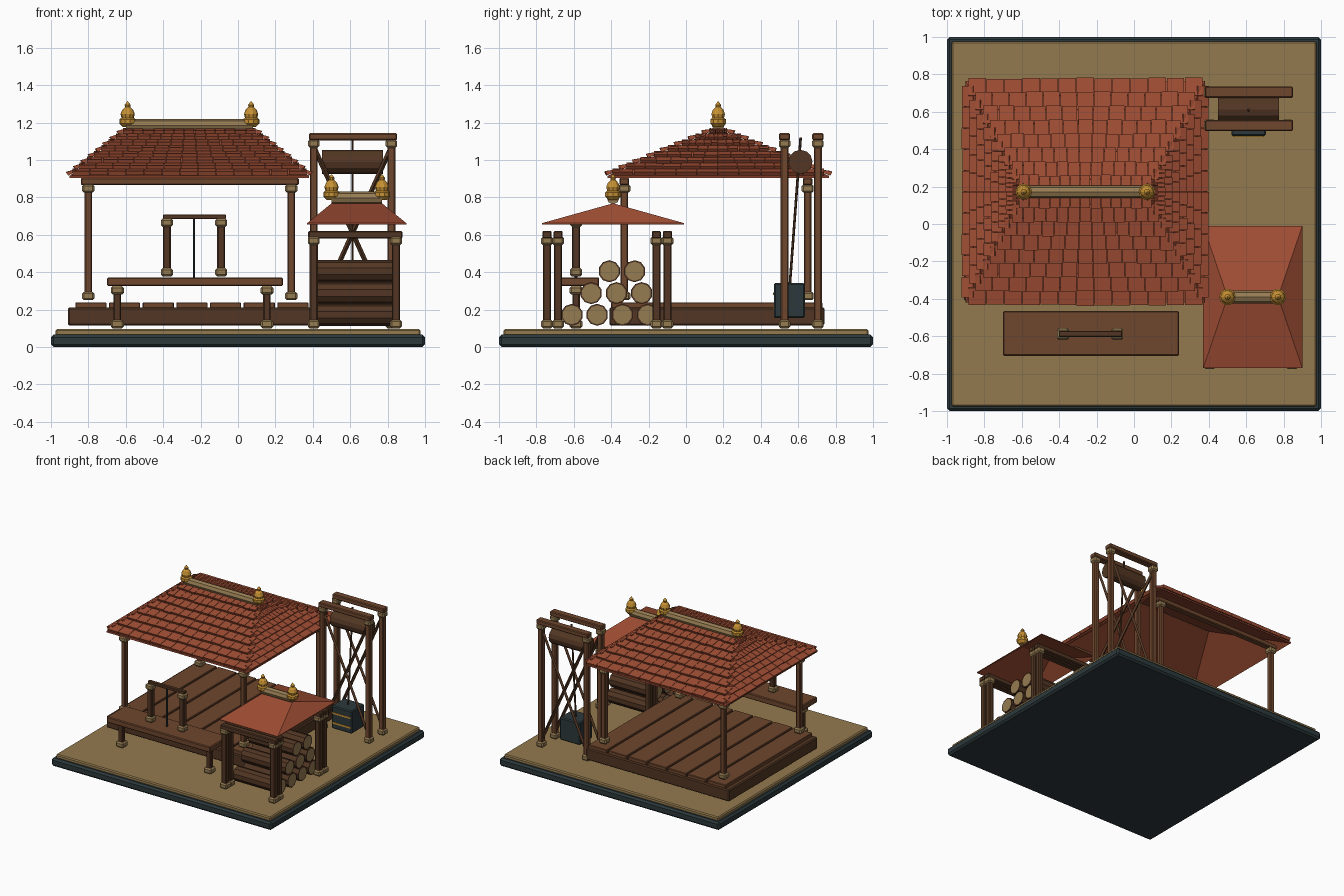
import bpy, bmesh, math, random
from mathutils import Vector

random.seed(4)
cube = bpy.data.objects.get("Cube")
if cube:
    bpy.data.objects.remove(cube, do_unlink=True)


def material(name, rgb):
    lin = [(c / 255 / 12.92 if c < 11 else ((c / 255 + 0.055) / 1.055) ** 2.4) for c in rgb]
    m = bpy.data.materials.new(name)
    m.use_nodes = True
    m.diffuse_color = (*lin, 1)
    m.node_tree.nodes["Principled BSDF"].inputs["Base Color"].default_value = (*lin, 1)
    return m


SAND = material("sand", (148, 122, 78))
TAN = material("pale wood", (150, 124, 82))
SLATE = material("slate", (44, 57, 60))
WOOD = material("brown wood", (110, 70, 45))
DARK = material("dark wood", (82, 54, 35))
RED = material("clay red", (160, 78, 52))
GOLD = material("gold", (200, 146, 52))


def finish(name, bm, *mats):
    bmesh.ops.recalc_face_normals(bm, faces=bm.faces)
    me = bpy.data.meshes.new(name)
    bm.to_mesh(me)
    bm.free()
    for m in mats:
        me.materials.append(m)
    ob = bpy.data.objects.new(name, me)
    bpy.context.scene.collection.objects.link(ob)
    return ob


def box(name, x, y, z, mat, bevel=0.006):
    """Box from (min, max) ranges, with chamfered edges."""
    bm = bmesh.new()
    bmesh.ops.create_cube(bm, size=1)
    for v in bm.verts:
        for i, (a, b) in enumerate((x, y, z)):
            v.co[i] = a if v.co[i] < 0 else b
    if bevel:
        bmesh.ops.bevel(bm, geom=bm.edges[:], offset=bevel, segments=1, affect='EDGES')
    return finish(name, bm, mat)


def around(c, w):
    return (c - w / 2, c + w / 2)


def post(name, x, y, z0, z1, mat, w=0.04, cap=0.066):
    """Square post with a pale block at each end."""
    box(name, around(x, w), around(y, w), (z0, z1), mat)
    for label, z in (("foot", z0), ("head", z1 - 0.045)):
        box(f"{name}_{label}", around(x, cap), around(y, cap), (z, z + 0.045), TAN, 0.01)


def rod(name, a, b, r, mat, sides=8, end_mat=None):
    """Cylinder between two points, optionally with differently coloured ends."""
    a, b = Vector(a), Vector(b)
    bm = bmesh.new()
    bmesh.ops.create_cone(bm, cap_ends=True, segments=sides, radius1=r, radius2=r,
                          depth=(b - a).length)
    if end_mat:
        ends = [f for f in bm.faces if abs(f.normal.z) > 0.9]
        bmesh.ops.inset_individual(bm, faces=ends, thickness=r * 0.14)
        for f in ends:
            f.material_index = 1
    ob = finish(name, bm, mat, end_mat or mat)
    ob.location = (a + b) / 2
    ob.rotation_euler = (b - a).to_track_quat('Z', 'Y').to_euler()
    return ob


def finial(name, x, y, z):
    """Turned ornament spun from a half profile."""
    profile = [(0, -0.02), (.025, -.02), (.044, 0), (.044, .022), (.033, .03), (.038, .05),
               (.03, .072), (.014, .088), (.016, .1), (0, .12)]
    bm = bmesh.new()
    vs = [bm.verts.new((r, 0, h)) for r, h in profile]
    es = [bm.edges.new(p) for p in zip(vs, vs[1:])]
    bmesh.ops.spin(bm, geom=vs + es, cent=(0, 0, 0), axis=(0, 0, 1), angle=math.tau,
                   steps=10, use_duplicate=False)
    bmesh.ops.remove_doubles(bm, verts=bm.verts, dist=0.0005)
    finish(name, bm, GOLD).location = (x, y, z)


def hip_roof(name, xs, ys, z0, z1, ridge, thick):
    """Hip roof shell; returns eave and ridge points for each slope."""
    ym = sum(ys) / 2
    c = [Vector((x, y, z0)) for x, y in
         ((xs[0], ys[0]), (xs[1], ys[0]), (xs[1], ys[1]), (xs[0], ys[1]))]
    r0, r1 = Vector((ridge[0], ym, z1)), Vector((ridge[1], ym, z1))
    slopes = [(c[0], c[1], r0, r1), (c[1], c[2], r1, r1), (c[2], c[3], r1, r0), (c[3], c[0], r0, r0)]
    bm = bmesh.new()
    top = [bm.verts.new(p) for p in c + [r0, r1]]
    low = [bm.verts.new(p - Vector((0, 0, thick))) for p in c + [r0, r1]]
    for vs, flip in ((top, 1), (low, -1)):
        for idx in ((0, 1, 5, 4), (1, 2, 5), (2, 3, 4, 5), (3, 0, 4)):
            bm.faces.new([vs[i] for i in idx][::flip])
    for i in range(4):
        j = (i + 1) % 4
        bm.faces.new((low[i], low[j], top[j], top[i]))
    finish(name, bm, RED)
    return slopes


def tiles(name, slope, rows, count):
    """Overlapping rows of wedge tiles, narrowing towards the ridge."""
    e0, e1, r0, r1 = slope
    along = (e1 - e0).normalized()
    up = (r0 - e0) - along * (r0 - e0).dot(along)
    n = along.cross(up).normalized()
    bm = bmesh.new()
    for r in range(rows):
        v = r / rows
        left = (e0.lerp(r0, v + 0.35 / rows) - e0).dot(along)
        right = (e1.lerp(r1, v + 0.35 / rows) - e0).dot(along)
        step = (right - left) / count
        for k in range(count):
            a, b = left + k * step + 0.0015, left + (k + 1) * step - 0.0015
            lo = v - random.uniform(0, 0.012)
            hi = min(v + 1.1 / rows, 1)
            quads = []
            for s, h0, h1 in ((0, 0.004, 0), (1, 0.028, 0.006)):
                quads.append([bm.verts.new(e0 + along * u + up * t + n * h) for u, t, h in
                              ((a, lo, h0), (b, lo, h0), (b, hi, h1), (a, hi, h1))])
            p, q = quads
            bm.faces.new(p[::-1])
            bm.faces.new(q)
            for i in range(4):
                j = (i + 1) % 4
                bm.faces.new((p[i], p[j], q[j], q[i]))
    finish(name, bm, RED)


# Ground
box("base_plate", (-1, 1), (-1, 1), (0, 0.066), SLATE, 0.014)
box("ground", (-0.975, 0.975), (-0.975, 0.975), (0.06, 0.095), SAND, 0.008)

# Pavilion deck
box("deck_frame", (-0.91, 0.39), (-0.41, 0.74), (0.115, 0.212), DARK, 0.008)
for i in range(7):
    x = -0.87 + i * 0.18
    box(f"deck_plank_{i}", (x, x + 0.167), (-0.4, 0.73), (0.205, 0.238), WOOD, 0.004)

# Pavilion posts and beams
for y in (-0.33, 0.65):
    side = "front" if y < 0 else "back"
    for x in (-0.80, 0.285):
        post(f"pavilion_{side}_{'right' if x < 0 else 'left'}_post", x, y, 0.25, 0.87, WOOD)
    box(f"pavilion_{side}_beam", (-0.84, 0.325), around(y, 0.05), (0.865, 0.905), WOOD)

# Pavilion roof
slopes = hip_roof("pavilion_roof", (-0.9, 0.38), (-0.42, 0.765), 0.915, 1.165, (-0.59, 0.07), 0.012)
for label, slope, count in zip(("front", "left", "back", "right"), slopes, (13, 10, 13, 10)):
    tiles(f"pavilion_{label}_tiles", slope, 8, count)
rod("pavilion_ridge", (-0.6, 0.172, 1.185), (0.08, 0.172, 1.185), 0.034, TAN)
for i, x in enumerate((-0.59, 0.07)):
    finial(f"pavilion_finial_{i}", x, 0.172, 1.195)

# Log shelter
for y in (-0.743, -0.684, -0.158, -0.099):
    for x in (0.405, 0.845):
        post(f"shelter_post_{x}_{y}", x, y, 0.10, 0.59, DARK, 0.044, 0.064)
    box(f"shelter_beam_{y}", (0.375, 0.88), around(y, 0.05), (0.58, 0.62), DARK)
hip_roof("shelter_roof", (0.37, 0.90), (-0.77, -0.01), 0.662, 0.768, (0.50, 0.77), 0.006)
rod("shelter_ridge", (0.5, -0.39, 0.797), (0.77, -0.39, 0.797), 0.034, TAN)
for i, x in enumerate((0.50, 0.77)):
    finial(f"shelter_finial_{i}", x, -0.39, 0.805)

# Stacked logs
for row, (count, y0, z) in enumerate(((4, -0.61, 0.172), (3, -0.507, 0.288), (2, -0.41, 0.405))):
    for i in range(count):
        y = y0 + i * 0.135
        rod(f"log_{row}_{i}", (0.42, y, z), (0.825, y, z), 0.059, DARK, 10, TAN)

# Bench
box("bench_seat", (-0.70, 0.24), (-0.705, -0.465), (0.325, 0.372), WOOD)
for x in (-0.645, 0.155):
    post(f"bench_leg_{x}", x, -0.588, 0.10, 0.325, DARK, 0.04, 0.07)

# Small frame on the bench with a hanging rod
for x in (-0.38, -0.09):
    post(f"frame_post_{x}", x, -0.588, 0.377, 0.687, DARK, 0.042, 0.064)
box("frame_top_bar", (-0.40, -0.065), around(-0.588, 0.03), (0.685, 0.708), DARK, 0.003)
rod("hanging_rod", (-0.235, -0.588, 0.372), (-0.235, -0.588, 0.69), 0.007, SLATE, 6)

# Hoist tower
for y in (0.527, 0.705):
    for x in (0.405, 0.82):
        post(f"tower_post_{x}_{y}", x, y, 0.10, 1.11, WOOD, 0.042, 0.062)
    box(f"tower_beam_{y}", (0.38, 0.85), around(y, 0.06), (1.105, 1.143), WOOD)
    for a, b in ((0.41, 0.815), (0.815, 0.41)):
        rod(f"tower_brace_{a}_{y}", (a, y, 0.16), (b, y, 1.06), 0.013, DARK, 4)
rod("winding_drum", (0.45, 0.612, 0.99), (0.775, 0.612, 0.99), 0.064, DARK, 12)
rod("hoist_rope", (0.612, 0.613, 1.12), (0.612, 0.555, 0.33), 0.007, DARK, 6)

# Hanging crate with gold bands on its front
box("crate", (0.52, 0.705), (0.47, 0.635), (0.155, 0.342), SLATE, 0.008)
for z in (0.205, 0.285):
    box(f"crate_band_{z}", (0.53, 0.695), (0.466, 0.472), around(z, 0.014), GOLD, 0)
